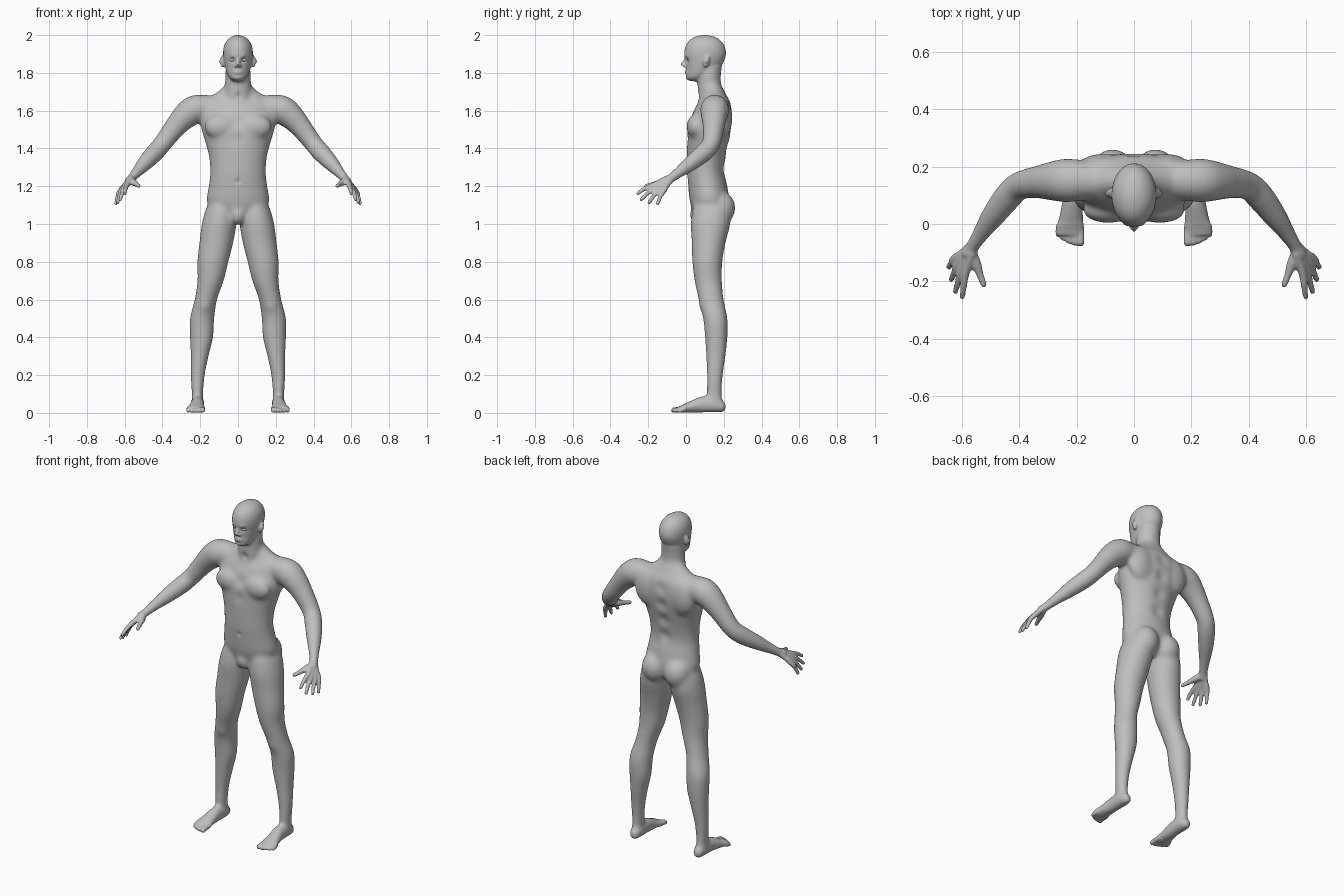
import bpy
import bmesh
import math
from mathutils import Vector, Matrix

cube = bpy.data.objects.get("Cube")
if cube:
    bpy.data.objects.remove(cube, do_unlink=True)

SIDES = 28
UP = Vector((0, 0, 1))

skin = bpy.data.materials.new("grey_skin")
skin.use_nodes = True
skin.diffuse_color = (.52, .52, .52, 1)
skin.node_tree.nodes["Principled BSDF"].inputs["Base Color"].default_value = skin.diffuse_color


def resample(rows, steps=5):
    """Smooth curve through rows of numbers."""
    result = []
    for i in range(len(rows) - 1):
        before, start = rows[max(i - 1, 0)], rows[i]
        end, after = rows[i + 1], rows[min(i + 2, len(rows) - 1)]
        for k in range(steps):
            t = k / steps
            result.append([b + t * (c - a + t * (2 * a - 5 * b + 4 * c - d + t * (3 * (b - c) + d - a))) / 2
                           for a, b, c, d in zip(before, start, end, after)])
    return result + [list(rows[-1])]


def loft(bm, rings):
    """Closed skin over rings of (centre, half axis, half axis)."""
    loops = []
    for centre, u, v in rings:
        angles = [math.tau * k / SIDES for k in range(SIDES)]
        loops.append([bm.verts.new(centre + u * math.cos(a) + v * math.sin(a)) for a in angles])
    for low, high in zip(loops, loops[1:]):
        for k in range(SIDES):
            n = (k + 1) % SIDES
            bm.faces.new((low[k], low[n], high[n], high[k]))
    bm.faces.new(loops[0][::-1])
    bm.faces.new(loops[-1])


def stack(bm, rows):
    """Level rings given as z, centre x, centre y, half width, half depth."""
    loft(bm, [(Vector((x, y, z)), Vector((w, 0, 0)), Vector((0, d, 0)))
              for z, x, y, w, d in resample(rows)])


def tube(bm, rows):
    """Round limb through rows of x, y, z, radius."""
    rows = resample(rows)
    points = [Vector(r[:3]) for r in rows]
    rings = []
    for i, p in enumerate(points):
        along = points[min(i + 1, len(points) - 1)] - points[max(i - 1, 0)]
        u = along.cross(UP).normalized()
        rings.append((p, u * rows[i][3], along.cross(u).normalized() * rows[i][3]))
    loft(bm, rings)


def blob(bm, centre, size, tilt=0):
    matrix = Matrix.Translation(centre) @ Matrix.Rotation(tilt, 4, "X") @ Matrix.Diagonal((*size, 1))
    bmesh.ops.create_uvsphere(bm, u_segments=24, v_segments=16, radius=1, matrix=matrix)


def add_object(name, bm):
    bmesh.ops.recalc_face_normals(bm, faces=bm.faces)
    mesh = bpy.data.meshes.new(name)
    bm.to_mesh(mesh)
    bm.free()
    mesh.materials.append(skin)
    mesh.shade_smooth()
    obj = bpy.data.objects.new(name, mesh)
    bpy.context.collection.objects.link(obj)
    return obj


# Left half of the body: leg
side = bmesh.new()
stack(side, [(1.14, .085, .135, .05, .08), (1.08, .09, .135, .08, .1), (1, .1, .13, .092, .105),
             (.9, .115, .12, .09, .09), (.8, .133, .113, .083, .08), (.7, .145, .118, .07, .073),
             (.6, .17, .133, .06, .067), (.5, .19, .155, .065, .065), (.4, .193, .16, .062, .06),
             (.3, .203, .158, .048, .052), (.2, .213, .153, .038, .043), (.1, .215, .15, .031, .04),
             (.03, .215, .155, .03, .04)])

# Foot and toes
foot = [(.212, .213, .03, .016, .02), (.195, .213, .034, .03, .033), (.15, .213, .043, .036, .042),
        (.09, .214, .045, .036, .045), (.04, .218, .036, .042, .036), (-.01, .223, .024, .049, .023),
        (-.04, .223, .018, .047, .016)]
loft(side, [(Vector((x, y, z)), Vector((w, 0, 0)), Vector((0, 0, h))) for y, x, z, w, h in resample(foot)])
for i in range(5):
    x, tip, r = .187 + .0195 * i, -.078 + .002 * i * i, .0135 - .001 * i
    tube(side, [(x, -.01, .02, r), (x, tip + .025, r + .004, r), (x, tip + .008, r, r), (x, tip, r, r / 2)])

# Arm
tube(side, [(.08, .15, 1.61, .06), (.16, .152, 1.615, .068), (.23, .152, 1.605, .077),
            (.28, .15, 1.57, .07), (.335, .146, 1.51, .058), (.4, .133, 1.425, .05),
            (.44, .095, 1.378, .05), (.49, .03, 1.325, .043), (.535, -.035, 1.275, .031),
            (.567, -.085, 1.238, .025), (.578, -.11, 1.222, .024)])

# Hand: each finger runs from the wrist through its knuckle
wrist = Vector((.572, -.09, 1.235))
tips = [(.6, -.262, 1.158), (.625, -.243, 1.125), (.64, -.2, 1.108), (.648, -.153, 1.102)]
for i, tip in enumerate(tips):
    tip = Vector(tip)
    knuckle = Vector((.588, -.172, 1.206)).lerp(Vector((.627, -.122, 1.17)), i / 3)
    root = wrist + (knuckle - Vector((.607, -.147, 1.188))) * .4
    middle = knuckle.lerp(tip, .5) + UP * .006
    path = [root, knuckle, middle, knuckle.lerp(tip, .93), tip]
    tube(side, [(*p, r) for p, r in zip(path, (.016, .0145, .0115, .0095, .005))])
thumb = [wrist, (.552, -.135, 1.22), (.538, -.175, 1.21), (.524, -.212, 1.202), (.52, -.22, 1.2)]
tube(side, [(*p, r) for p, r in zip(thumb, (.018, .018, .013, .0105, .005))])

# Muscle masses, ear and nostril
blob(side, (.09, .048, 1.515), (.09, .045, .065))
blob(side, (.11, .195, 1.56), (.09, .05, .11))
blob(side, (.075, .18, 1.085), (.078, .082, .09))
blob(side, (.082, .108, 1.86), (.012, .017, .033), -.2)
blob(side, (.011, -.008, 1.836), (.008, .01, .007))

# Mirror to the right half
body_bm = bmesh.new()
half = bpy.data.meshes.new("half")
side.to_mesh(half)
side.free()
body_bm.from_mesh(half)
half.transform(Matrix.Diagonal((-1, 1, 1, 1)))
half.flip_normals()
body_bm.from_mesh(half)
bpy.data.meshes.remove(half)

# Torso, neck and head
stack(body_bm, [(1.02, 0, .125, .06, .06), (1.06, 0, .128, .13, .09), (1.12, 0, .125, .166, .105),
                (1.2, 0, .115, .156, .104), (1.27, 0, .105, .148, .1), (1.35, 0, .108, .153, .104),
                (1.42, 0, .115, .17, .111), (1.5, 0, .125, .194, .118), (1.58, 0, .14, .205, .108),
                (1.64, 0, .15, .19, .088), (1.68, 0, .15, .14, .065), (1.71, 0, .145, .095, .055),
                (1.75, 0, .135, .06, .045)])
stack(body_bm, [(1.6, 0, .14, .08, .07), (1.66, 0, .132, .078, .07), (1.72, 0, .125, .071, .064),
                (1.78, 0, .122, .067, .062), (1.84, 0, .125, .064, .066)])
stack(body_bm, [(1.755, 0, .04, .02, .03), (1.763, 0, .048, .034, .045), (1.785, 0, .066, .053, .066),
                (1.82, 0, .087, .066, .087), (1.86, 0, .098, .075, .102), (1.9, 0, .101, .079, .111),
                (1.94, 0, .101, .075, .104), (1.97, 0, .1, .06, .085), (1.99, 0, .1, .037, .055),
                (2, 0, .1, .01, .015)])

# Nose, lips, chin and groin
tube(body_bm, [(0, .004, 1.885, .007), (0, -.007, 1.862, .009), (0, -.017, 1.845, .011), (0, -.021, 1.838, .008)])
blob(body_bm, (0, .003, 1.807), (.024, .01, .006))
blob(body_bm, (0, .004, 1.797), (.02, .01, .006))
blob(body_bm, (0, .018, 1.772), (.024, .02, .015))
blob(body_bm, (0, .065, 1.05), (.045, .045, .055))

# Fuse everything into one skin
body = add_object("body", body_bm)
fuse = body.modifiers.new("fuse", "REMESH")
fuse.mode = "VOXEL"
fuse.voxel_size = .0055
fused = bpy.data.meshes.new_from_object(body.evaluated_get(bpy.context.evaluated_depsgraph_get()))
body.modifiers.clear()
bm = bmesh.new()
bm.from_mesh(fused)


def relax(rule, times):
    verts = [v for v in bm.verts if rule(v.co)]
    for _ in range(times):
        bmesh.ops.smooth_vert(bm, verts=verts, factor=.5, use_axis_x=True, use_axis_y=True, use_axis_z=True)


def is_fine(p):
    hand = abs(p.x) > .5 and p.y < -.1
    toes = p.y < .0 and p.z < .1
    return hand or toes or p.z > 1.77


relax(lambda p: not is_fine(p), 28)
relax(lambda p: True, 3)

# Sculpted dents and swells: place, reach, push (mirrored)
strokes = [((.03, 0, 1.869), .013, (0, .012, 0)), ((.03, 0, 1.889), .014, (0, -.005, 0)),
           ((.05, .02, 1.835), .018, (-.004, .004, 0)), ((.096, .105, 1.862), .011, (-.007, 0, 0)),
           ((0, .01, 1.45), .035, (0, .006, 0)), ((0, .02, 1.54), .03, (0, .007, 0)),
           ((0, .25, 1.5), .035, (0, -.012, 0)), ((0, .23, 1.4), .035, (0, -.011, 0)),
           ((0, .21, 1.3), .035, (0, -.01, 0)), ((0, .24, 1.6), .035, (0, -.008, 0)),
           ((0, .007, 1.225), .012, (0, .008, 0)), ((0, .06, 1.675), .02, (0, .01, 0)),
           ((.07, .055, 1.67), .025, (0, .01, 0)), ((.17, .075, .56), .03, (0, -.005, 0))]
for place, reach, push in strokes:
    place, push = Vector(place), Vector(push)
    for v in bm.verts:
        near = Vector((abs(v.co.x), v.co.y, v.co.z)) - place
        if near.length < reach * 3:
            move = push * math.exp(-near.length_squared / reach ** 2)
            v.co += Vector((math.copysign(move.x, v.co.x), move.y, move.z))
relax(lambda p: p.z < 1.7 and not is_fine(p), 4)
bm.to_mesh(body.data)
bm.free()
body.data.shade_smooth()
bpy.data.meshes.remove(fused)

# Eyes
for name, x in (("left_eye", .03), ("right_eye", -.03)):
    eye = bmesh.new()
    blob(eye, (x, .019, 1.869), (.015, .013, .01))
    add_object(name, eye)
